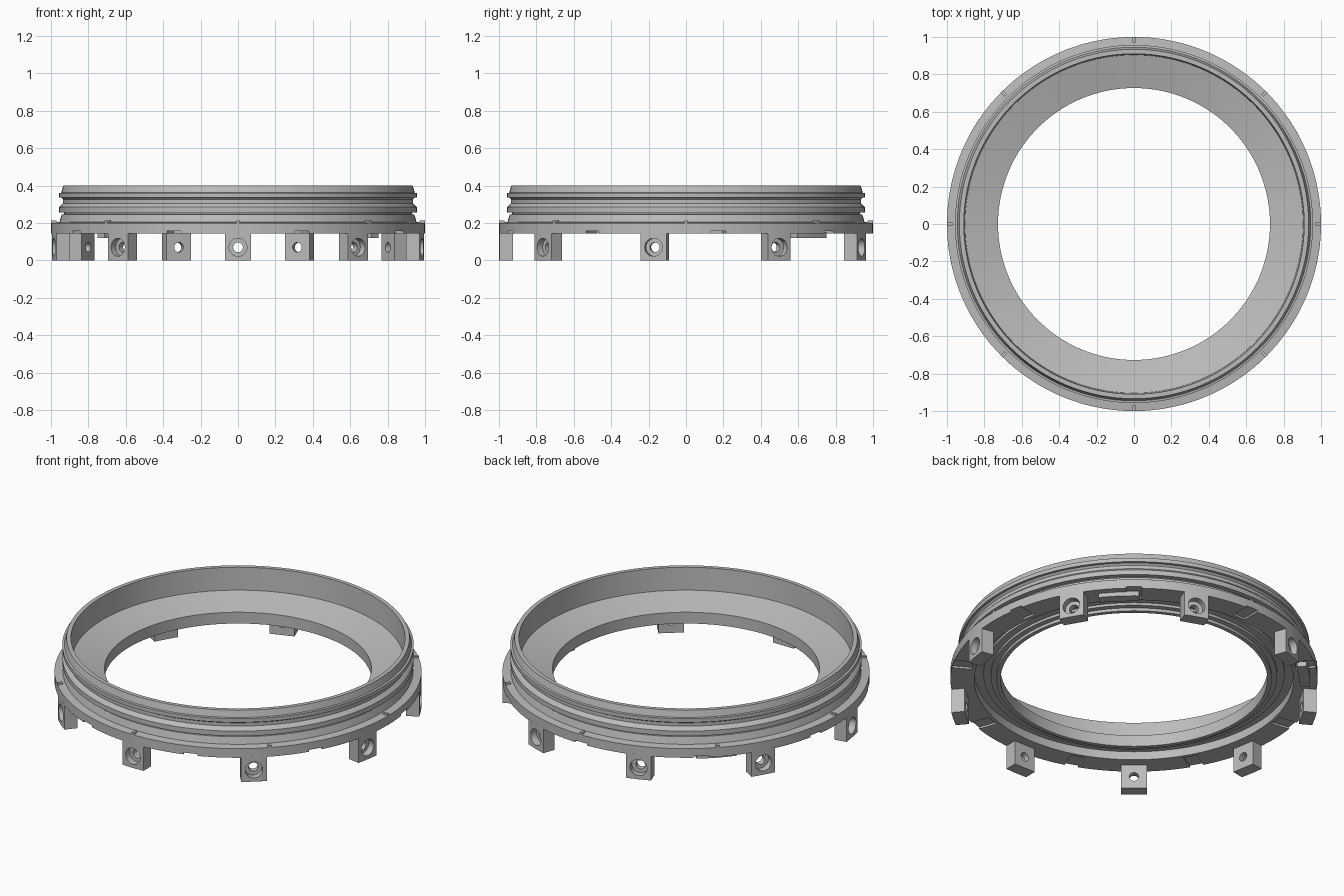
import bpy, bmesh, math
from mathutils import Matrix, Vector

old = bpy.data.objects.get("Cube")
if old:
    bpy.data.objects.remove(old, do_unlink=True)

grey = bpy.data.materials.new("Plain grey")
grey.use_nodes = True
grey.diffuse_color = (0.5, 0.5, 0.5, 1)
grey.node_tree.nodes["Principled BSDF"].inputs["Base Color"].default_value = (0.5, 0.5, 0.5, 1)


def make(name, bm):
    bmesh.ops.recalc_face_normals(bm, faces=bm.faces)
    mesh = bpy.data.meshes.new(name)
    bm.to_mesh(mesh)
    bm.free()
    mesh.materials.append(grey)
    ob = bpy.data.objects.new(name, mesh)
    bpy.context.collection.objects.link(ob)
    return ob


def lathe(name, profile, steps=144):
    """Revolve a closed (radius, height) profile about the vertical axis."""
    bm = bmesh.new()
    rings = []
    for i in range(steps):
        a = math.tau * i / steps
        rings.append([bm.verts.new((r * math.cos(a), r * math.sin(a), z)) for r, z in profile])
    for i in range(steps):
        a, b = rings[i], rings[(i + 1) % steps]
        for j in range(len(profile)):
            k = (j + 1) % len(profile)
            bm.faces.new((a[j], b[j], b[k], a[k]))
    return make(name, bm)


def arc_block(bm, half, inner, outer, low, high, turn=0, steps=8):
    """Parallel-sided block pointing along +x with a rounded outer face."""
    ys = [half * (2 * i / steps - 1) for i in range(steps + 1)]
    plan = [(inner, -half)] + [(math.sqrt(outer ** 2 - y * y), y) for y in ys] + [(inner, half)]
    spin = Matrix.Rotation(turn, 3, 'Z')
    lower = [bm.verts.new(spin @ Vector((x, y, low))) for x, y in plan]
    upper = [bm.verts.new(spin @ Vector((x, y, high))) for x, y in plan]
    bm.faces.new(lower[::-1])
    bm.faces.new(upper)
    for i in range(len(plan)):
        j = (i + 1) % len(plan)
        bm.faces.new((lower[i], lower[j], upper[j], upper[i]))


def cylinder_cutter(radius, start, end, height):
    bm = bmesh.new()
    place = Matrix.Translation(((start + end) / 2, 0, height)) @ Matrix.Rotation(math.pi / 2, 4, 'Y')
    bmesh.ops.create_cone(bm, cap_ends=True, segments=32, radius1=radius, radius2=radius,
                          depth=end - start, matrix=place)
    return make("cutter", bm)


def cut(ob, cutter):
    mod = ob.modifiers.new("Cut", 'BOOLEAN')
    mod.operation = 'DIFFERENCE'
    mod.solver = 'EXACT'
    mod.object = cutter
    bpy.context.view_layer.objects.active = ob
    bpy.ops.object.modifier_apply(modifier=mod.name)
    bpy.data.objects.remove(cutter, do_unlink=True)


def smooth(ob, angle):
    bpy.ops.object.select_all(action='DESELECT')
    ob.select_set(True)
    bpy.context.view_layer.objects.active = ob
    bpy.ops.object.shade_smooth_by_angle(angle=math.radians(angle))


# Ring body: flange, grooved collar, funnel-shaped inside, stepped underside
ring = lathe("ring_body", [
    (1.0, 0.145), (1.0, 0.2), (0.955, 0.205), (0.943, 0.245),
    (0.93, 0.247), (0.93, 0.256), (0.957, 0.256), (0.957, 0.285), (0.945, 0.297),
    (0.935, 0.305), (0.935, 0.325), (0.945, 0.335), (0.957, 0.337), (0.957, 0.36),
    (0.945, 0.362), (0.934, 0.4), (0.91, 0.4), (0.904, 0.265),
    (0.727, 0.215), (0.727, 0.147), (0.75, 0.147), (0.75, 0.165), (0.78, 0.165),
    (0.78, 0.18), (0.82, 0.18), (0.82, 0.195), (0.87, 0.195), (0.87, 0.145)])

# Shallow notches under the flange, midway between lugs
lug_turns = [-math.pi / 2 + math.tau * i / 9 for i in range(9)]
bm = bmesh.new()
for t in lug_turns:
    arc_block(bm, 0.04, 0.89, 1.05, 0.1, 0.156, t + math.pi / 9, 2)
cut(ring, make("cutter", bm))
smooth(ring, 16)

# Mounting lugs with counterbored bolt holes
bm = bmesh.new()
arc_block(bm, 0.07, 0.925, 1.0, 0, 0.15)
lug = make("lug_1", bm)
cut(lug, cylinder_cutter(0.026, 0.85, 1.1, 0.07))
cut(lug, cylinder_cutter(0.048, 0.96, 1.1, 0.07))
smooth(lug, 30)
for i, t in enumerate(lug_turns):
    ob = lug
    if i:
        ob = bpy.data.objects.new("lug_%d" % (i + 1), lug.data)
        bpy.context.collection.objects.link(ob)
    ob.rotation_euler.z = t

# Small raised index marks on the flange
bm = bmesh.new()
for i in range(8):
    arc_block(bm, 0.008, 0.97, 1.0, 0.195, 0.212, math.tau * i / 8, 2)
make("index_marks", bm)

# Low pads under the rear of the flange
bm = bmesh.new()
for degrees in (45, 135):
    arc_block(bm, 0.11, 0.9, 0.96, 0.12, 0.15, math.radians(degrees))
make("rear_pads", bm)
